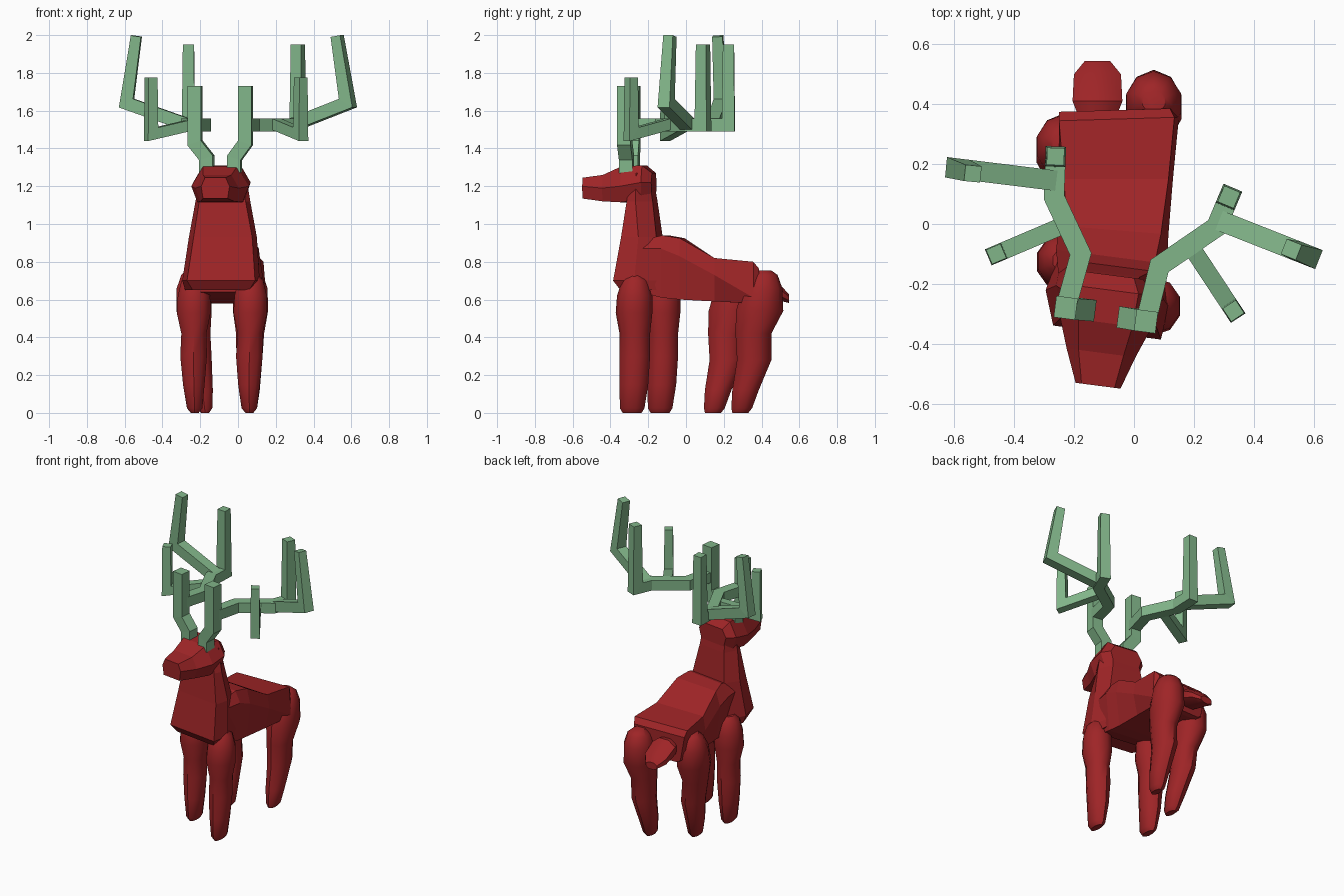
import bpy, bmesh, math
from mathutils import Vector


def material(name, rgb):
    m = bpy.data.materials.new(name)
    m.diffuse_color = (*rgb, 1)
    return m


RED = material("deep red", (0.345, 0.018, 0.020))
GREEN = material("sage green", (0.22, 0.46, 0.25))


def loft(name, rings, mat, smooth=False):
    """Skin a list of equal-length point rings and cap both ends."""
    bm = bmesh.new()
    vr = [[bm.verts.new(p) for p in r] for r in rings]
    n = len(vr[0])
    for a, b in zip(vr, vr[1:]):
        for i in range(n):
            j = (i + 1) % n
            bm.faces.new((a[i], a[j], b[j], b[i]))
    bm.faces.new(vr[0][::-1])
    bm.faces.new(vr[-1])
    bmesh.ops.recalc_face_normals(bm, faces=bm.faces)
    me = bpy.data.meshes.new(name)
    bm.to_mesh(me)
    bm.free()
    me.materials.append(mat)
    ob = bpy.data.objects.new(name, me)
    bpy.context.collection.objects.link(ob)
    if smooth:
        bpy.ops.object.select_all(action='DESELECT')
        ob.select_set(True)
        bpy.context.view_layer.objects.active = ob
        bpy.ops.object.shade_smooth_by_angle(angle=math.radians(40))
    return ob


def skewed(points, k, cx=-0.07):
    """Push the right side forward and the left side back."""
    return [(x, y - k * (x - cx), z) for x, y, z in points]


# Torso: y, skew, top (xl, xr, z), ridge (xl, xr, z), belly (xl, xr, z)
torso = []
for y, k, t, r, b in [
    (-0.22, 0.13, (-0.20, 0.06, 0.91), (-0.25, 0.09, 0.87), (-0.22, 0.07, 0.64)),
    (-0.11, 0.13, (-0.20, 0.07, 0.94), (-0.26, 0.11, 0.87), (-0.23, 0.09, 0.61)),
    (-0.02, 0.08, (-0.22, 0.09, 0.925), (-0.25, 0.115, 0.83), (-0.22, 0.09, 0.60)),
    (0.15, 0.0, (-0.235, 0.115, 0.82), (-0.25, 0.13, 0.73), (-0.22, 0.10, 0.59)),
    (0.35, -0.03, (-0.25, 0.135, 0.80), (-0.245, 0.15, 0.61), (-0.20, 0.11, 0.58)),
    (0.38, -0.03, (-0.25, 0.12, 0.765), (-0.22, 0.13, 0.60), (-0.19, 0.10, 0.585)),
]:
    ring = [(t[0], y, t[2]), (t[1], y, t[2]), (r[1], y, r[2]),
            (b[1], y, b[2]), (b[0], y, b[2]), (r[0], y, r[2])]
    torso.append(skewed(ring, k))
loft("torso", torso, RED)

# Neck and chest: z, front (xl, xr, y), side (xl, xr, y), back (xl, xr, y)
neck = []
for z, f, s, b in [
    (0.65, (-0.24, 0.06, -0.33), (-0.28, 0.10, -0.24), (-0.22, 0.08, -0.06)),
    (0.70, (-0.27, 0.09, -0.365), (-0.295, 0.115, -0.25), (-0.23, 0.08, -0.07)),
    (0.93, (-0.235, 0.075, -0.325), (-0.26, 0.10, -0.23), (-0.20, 0.06, -0.14)),
    (1.12, (-0.205, 0.04, -0.30), (-0.225, 0.065, -0.25), (-0.18, 0.02, -0.165)),
    (1.27, (-0.18, 0.01, -0.28), (-0.20, 0.04, -0.25), (-0.17, 0.00, -0.19)),
]:
    ring = [(f[0], f[2], z), (f[1], f[2], z), (s[1], s[2], z),
            (b[1], b[2], z), (b[0], b[2], z), (s[0], s[2], z)]
    neck.append(skewed(ring, 0.13))
loft("neck", neck, RED)

# Head: y, centre x, half widths at top / middle / bottom, z at bottom / middle / top
head = []
for y, cx, wt, wm, wb, zb, zm, zt in [
    (-0.54, -0.12, 0.055, 0.075, 0.065, 0.135 + 1, 1.20, 1.245),
    (-0.43, -0.11, 0.075, 0.115, 0.09, 1.12, 1.19, 1.26),
    (-0.33, -0.095, 0.09, 0.152, 0.12, 1.115, 1.20, 1.305),
    (-0.22, -0.085, 0.10, 0.152, 0.12, 1.13, 1.22, 1.31),
    (-0.17, -0.08, 0.08, 0.11, 0.09, 1.15, 1.22, 1.27),
]:
    ring = [(cx - wt, y, zt), (cx + wt, y, zt), (cx + wm, y, zm),
            (cx + wb, y, zb), (cx - wb, y, zb), (cx - wm, y, zm)]
    head.append(skewed(ring, 0.13, cx))
loft("head", head, RED)


# Legs: rows of z, y front, y back, centre x, half width
def leg(name, rows, dx, dy, lean=0.0):
    rings = []
    for z, y0, y1, x, w in rows:
        cy, ry = (y0 + y1) / 2 + dy, (y1 - y0) / 2
        cx = x + dx + lean * max(0, 0.55 - z)
        rings.append([(cx + w * math.cos(a), cy + ry * math.sin(a), z)
                      for a in (math.tau * (i + 0.5) / 10 for i in range(10))])
    loft(name, rings, RED, True)


FRONT = [(0.0, -0.335, -0.235, 0.06, 0.022), (0.025, -0.35, -0.22, 0.06, 0.043),
         (0.15, -0.352, -0.20, 0.058, 0.06), (0.30, -0.352, -0.19, 0.06, 0.074),
         (0.42, -0.352, -0.19, 0.064, 0.070), (0.53, -0.372, -0.178, 0.065, 0.094),
         (0.62, -0.365, -0.178, 0.067, 0.09), (0.70, -0.34, -0.20, 0.067, 0.07),
         (0.73, -0.31, -0.23, 0.067, 0.04)]
REAR = [(0.0, 0.245, 0.33, 0.06, 0.022), (0.025, 0.24, 0.35, 0.06, 0.043),
        (0.12, 0.245, 0.385, 0.06, 0.058), (0.28, 0.27, 0.452, 0.06, 0.072),
        (0.42, 0.262, 0.452, 0.064, 0.078), (0.54, 0.265, 0.515, 0.066, 0.098),
        (0.66, 0.30, 0.51, 0.066, 0.095), (0.73, 0.34, 0.485, 0.066, 0.07),
        (0.755, 0.37, 0.45, 0.066, 0.04)]
leg("front_leg_right", FRONT, 0, 0)
leg("front_leg_left", FRONT, -0.30, 0.148, 0.02)
leg("rear_leg_right", REAR, 0, 0)
leg("rear_leg_left", REAR, -0.30, -0.145, 0.12)

# Tail: y, z, half width, half height
loft("tail", [[(-0.122 + w * math.cos(a), y, z + h * math.sin(a))
               for a in (math.tau * (i + 0.5) / 8 for i in range(8))]
              for y, z, w, h in [(0.34, 0.68, 0.06, 0.05), (0.41, 0.675, 0.09, 0.065),
                                 (0.50, 0.635, 0.085, 0.045), (0.545, 0.605, 0.045, 0.025)]],
     RED, True)


# Antlers: square bars with mitred corners
def bar(name, pts, w, taper=1.0, hint=(0, 0, 1)):
    pts = [Vector(p) for p in pts]
    dirs = [(b - a).normalized() for a, b in zip(pts, pts[1:])]
    side = dirs[0].cross(Vector(hint)).normalized()
    up = side.cross(dirs[0])
    ring = [pts[0] + side * w * sx + up * w * sy
            for sx, sy in ((-1, -1), (1, -1), (1, 1), (-1, 1))]
    rings = [ring]
    for i, d in enumerate(dirs):
        p = pts[i + 1]
        last = i == len(dirs) - 1
        n = d if last else (d + dirs[i + 1]).normalized()
        ring = [q + d * ((p - q).dot(n) / d.dot(n)) for q in ring]
        rings.append([p + (q - p) * taper for q in ring] if last else ring)
    loft(name, rings, GREEN)


FACE = (-0.13, -1, 0)


def antler(side, base, stem, beam, outer, outer_tip, fork, fork_tip):
    bx, by = base
    sx, sy = stem
    ex, ey = beam[-1]
    bar(f"antler_stem_{side}", [(bx, by, 1.27), (bx, by, 1.35), (sx, sy, 1.43), (sx, sy, 1.73)],
        0.036, hint=FACE)
    # beam sweeps back and turns up into the rear tine
    bar(f"antler_beam_{side}", [(sx, sy, 1.525)] + [(x, y, 1.525) for x, y in beam]
        + [(ex, ey, 1.95)], 0.034, 0.85)
    bar(f"antler_outer_branch_{side}", [(*outer, 1.525), (*outer_tip[0], 1.64), (*outer_tip[1], 1.995)],
        0.034, 0.8)
    bar(f"antler_fork_{side}", [(*fork, 1.53), (*fork_tip, 1.475), (*fork_tip, 1.775)],
        0.029, 0.9)


antler("left", (-0.165, -0.285), (-0.228, -0.28),
       [(-0.178, -0.10), (-0.267, 0.09), (-0.262, 0.225)],
       (-0.265, 0.145), ((-0.59, 0.185), (-0.538, 0.168)),
       (-0.225, 0.00), (-0.46, -0.10))
antler("right", (-0.018, -0.315), (0.04, -0.325),
       [(0.085, -0.14), (0.275, -0.01), (0.317, 0.09)],
       (0.29, 0.01), ((0.582, -0.105), (0.525, -0.085)),
       (0.20, -0.09), (0.332, -0.29))
